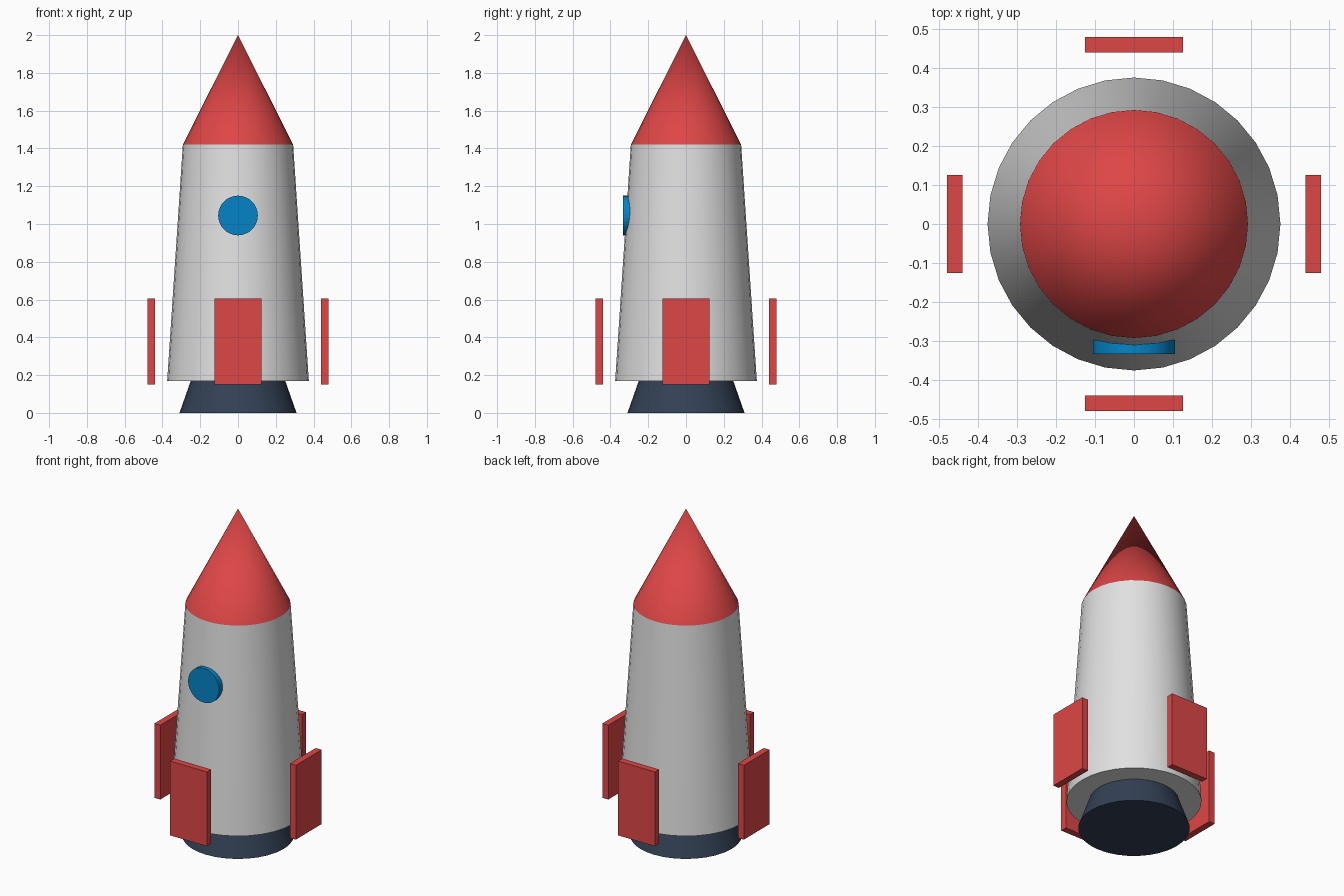
import bpy
import math

if "Cube" in bpy.data.objects:
    bpy.data.objects.remove(bpy.data.objects["Cube"], do_unlink=True)


def make_material(name, rgb):
    """Flat material from display (sRGB) values, stored as linear."""
    linear = [c / 12.92 if c < 0.04 else ((c + 0.055) / 1.055) ** 2.4
              for c in (v / 255 for v in rgb)]
    mat = bpy.data.materials.new(name)
    mat.use_nodes = True
    mat.diffuse_color = (*linear, 1)
    bsdf = mat.node_tree.nodes["Principled BSDF"]
    bsdf.inputs["Base Color"].default_value = (*linear, 1)
    return mat


red = make_material("red", (222, 70, 70))
light_grey = make_material("light grey", (225, 225, 225))
dark_slate = make_material("dark slate", (51, 65, 85))
blue = make_material("window blue", (4, 132, 198))


def finish(name, mat):
    obj = bpy.context.object
    obj.name = name
    obj.data.materials.append(mat)
    return obj


def add_round(name, mat, r_bottom, r_top, z_bottom, z_top):
    """Upright tapered round part between two heights."""
    bpy.ops.mesh.primitive_cone_add(
        vertices=32, radius1=r_bottom, radius2=r_top, depth=z_top - z_bottom,
        location=(0, 0, (z_bottom + z_top) / 2))
    bpy.ops.object.shade_smooth_by_angle(angle=math.radians(30))
    return finish(name, mat)


# Stacked hull parts
add_round("nozzle", dark_slate, 0.31, 0.25, 0, 0.17)
add_round("body", light_grey, 0.375, 0.292, 0.17, 1.42)
add_round("nose_cone", red, 0.292, 0, 1.42, 2)

# Round window on the front, half sunk in the body
bpy.ops.mesh.primitive_cylinder_add(
    vertices=32, radius=0.105, depth=0.042, location=(0, -0.312, 1.045),
    rotation=(math.pi / 2, 0, 0))
bpy.ops.object.shade_smooth_by_angle(angle=math.radians(30))
finish("window", blue)

# Four flat fins standing around the base
for i, side in enumerate(("left", "back", "right", "front")):
    angle = i * math.pi / 2
    bpy.ops.mesh.primitive_cube_add(
        size=1, rotation=(0, 0, angle),
        location=(0.459 * math.cos(angle), 0.459 * math.sin(angle), 0.377))
    bpy.context.object.scale = (0.04, 0.25, 0.455)
    finish(side + "_fin", red)
